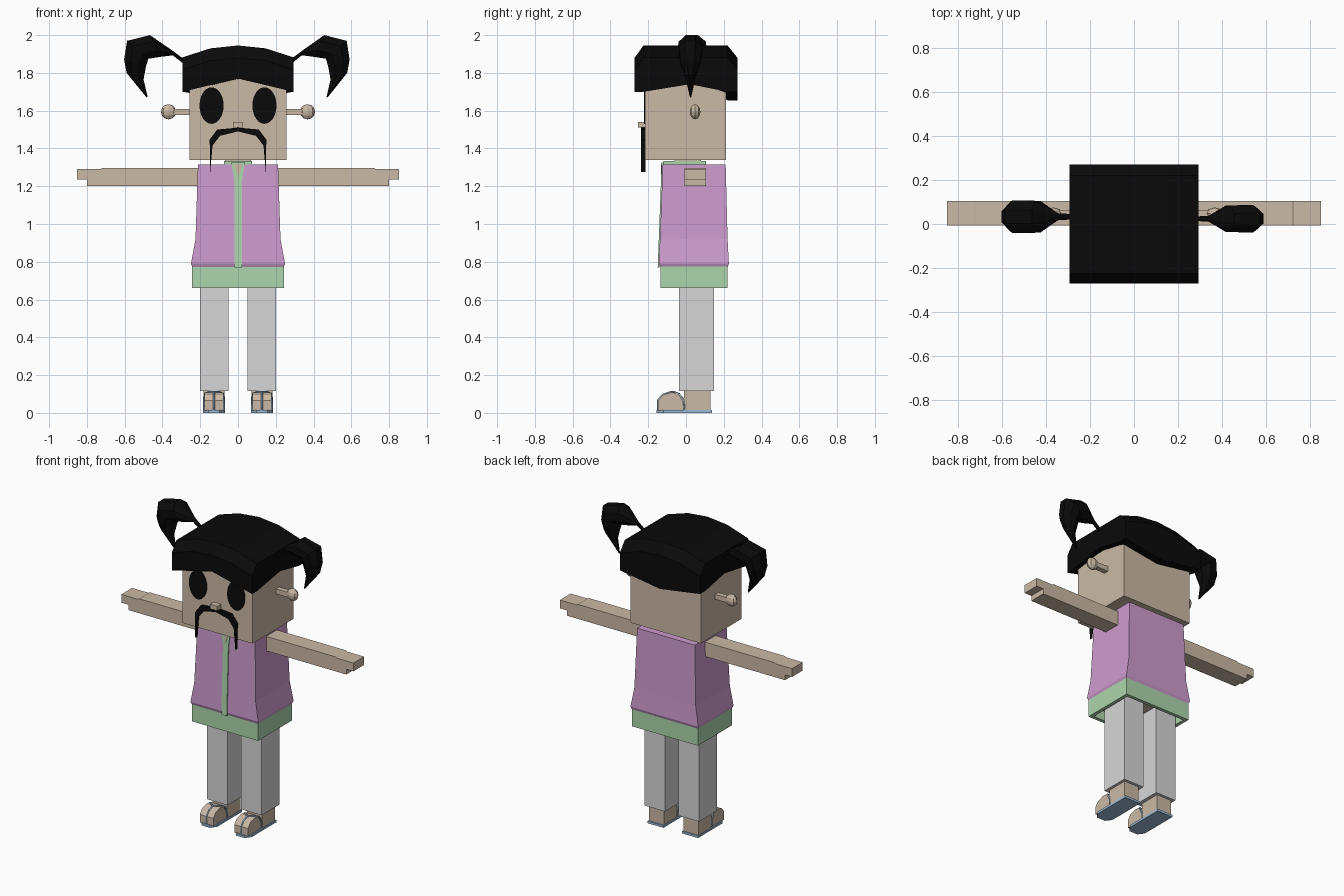
import bpy, bmesh, math

cube = bpy.data.objects.get("Cube")
if cube:
    bpy.data.objects.remove(cube, do_unlink=True)


def material(name, r, g, b):
    m = bpy.data.materials.new(name)
    m.use_nodes = True
    m.diffuse_color = (r, g, b, 1)
    bsdf = next(n for n in m.node_tree.nodes if n.type == 'BSDF_PRINCIPLED')
    bsdf.inputs["Base Color"].default_value = (r, g, b, 1)
    return m


SKIN = material("skin", .60, .49, .38)
BLACK = material("black hair", .003, .003, .003)
PURPLE = material("purple vest", .61, .33, .61)
GREEN = material("green shirt", .42, .67, .42)
GREY = material("grey trousers", .68, .68, .68)
BLUE = material("blue sandal", .34, .50, .68)


def finish(name, bm, mat):
    bmesh.ops.recalc_face_normals(bm, faces=bm.faces)
    me = bpy.data.meshes.new(name)
    bm.to_mesh(me)
    bm.free()
    me.materials.append(mat)
    ob = bpy.data.objects.new(name, me)
    bpy.context.collection.objects.link(ob)
    return ob


def loft(name, rings, mat):
    """Skin a stack of equal-sized rings and cap both ends."""
    bm = bmesh.new()
    rows = [[bm.verts.new(p) for p in ring] for ring in rings]
    n = len(rows[0])
    for a, b in zip(rows, rows[1:]):
        for i in range(n):
            j = (i + 1) % n
            bm.faces.new((a[i], a[j], b[j], b[i]))
    bm.faces.new(rows[0])
    bm.faces.new(rows[-1])
    return finish(name, bm, mat)


def rect(x0, x1, y0, y1, z):
    return [(x0, y0, z), (x1, y0, z), (x1, y1, z), (x0, y1, z)]


def box(name, x, y, z, mat):
    return loft(name, [rect(*x, *y, z[0]), rect(*x, *y, z[1])], mat)


def plate(name, outline, y, depth, mat):
    """Extrude an x-z outline along y; y may be a function of z."""
    f = y if callable(y) else (lambda z: y)
    return loft(name, [[(x, f(z) + d, z) for x, z in outline] for d in (0, depth)], mat)


def side_prism(name, outline, x0, x1, mat):
    return loft(name, [[(x, y, z) for y, z in outline] for x in (x0, x1)], mat)


def tube(name, points, radius, mat):
    cu = bpy.data.curves.new(name, 'CURVE')
    cu.dimensions = '3D'
    cu.bevel_depth = radius
    cu.bevel_resolution = 1
    cu.use_fill_caps = True
    sp = cu.splines.new('POLY')
    sp.points.add(len(points) - 1)
    for p, co in zip(sp.points, points):
        p.co = (*co, 1)
    cu.materials.append(mat)
    bpy.context.collection.objects.link(bpy.data.objects.new(name, cu))


# Head and neck
box("head", (-.258, .258), (-.216, .213), (1.34, 1.80), SKIN)
box("neck", (-.07, .07), (-.06, .08), (1.30, 1.36), SKIN)
box("nose", (-.026, .026), (-.255, -.21), (1.51, 1.54), SKIN)

# Eyes
for side, s in (("right", -1), ("left", 1)):
    oval = [(s * .14 + .064 * math.cos(math.tau * i / 24),
             1.627 + .097 * math.sin(math.tau * i / 24)) for i in range(24)]
    plate(side + "_eye", oval, -.223, .009, BLACK)

# Moustache
half = [(.11, 1.50), (.15, 1.447), (.147, 1.275), (.135, 1.415), (.095, 1.467)]
outline = [(0, 1.51)] + half + [(0, 1.49)] + [(-x, z) for x, z in reversed(half)]
plate("moustache", outline, -.238, .024, BLACK)

# Hair cap: arched top, fringe parted in front, dipping at the back
XS = (-.295, -.145, 0, .145, .295)
YS = (-.272, -.225, .02, .22, .272)


def hair_top(i, j):
    arch = (1.882, 1.93, 1.945, 1.93, 1.882)[i]
    return arch - (.065 if j in (0, 4) else 0)


def hair_bottom(i, j):
    t = abs(XS[i]) / .295
    if j < 2:
        return 1.77 - .07 * t
    return 1.74 if j == 2 else 1.655 + .045 * t


bm = bmesh.new()
top, low = [[[bm.verts.new((XS[i], YS[j], f(i, j))) for j in range(5)] for i in range(5)]
            for f in (hair_top, hair_bottom)]
for grid in (top, low):
    for i in range(4):
        for j in range(4):
            bm.faces.new((grid[i][j], grid[i + 1][j], grid[i + 1][j + 1], grid[i][j + 1]))
rim = ([(i, 0) for i in range(4)] + [(4, j) for j in range(4)]
       + [(i, 4) for i in range(4, 0, -1)] + [(0, j) for j in range(4, 0, -1)])
for (i, j), (k, m) in zip(rim, rim[1:] + rim[:1]):
    bm.faces.new((top[i][j], top[k][m], low[k][m], low[i][j]))
finish("hair_cap", bm, BLACK)

# Pigtails: outer x, z, inner x, z, half width
TAIL = [(.28, 1.868, .28, 1.842, .012), (.35, 1.92, .345, 1.893, .016),
        (.466, 2.0, .41, 1.885, .072), (.587, 1.97, .475, 1.875, .075),
        (.603, 1.87, .488, 1.83, .062), (.59, 1.80, .50, 1.765, .032),
        (.484, 1.67, .478, 1.672, .004)]
for side, s, cy, w in (("right", -1, .033, 1), ("left", .98, .024, .83)):
    rings = []
    for ox, oz, ix, iz, hy in TAIL:
        ring = []
        for k in range(8):
            a = math.tau * (k + .5) / 8
            c, d = math.cos(a) / .924, math.sin(a) / .924
            ring.append((s * ((ox + ix) / 2 + c * (ox - ix) / 2), cy + d * hy * w,
                         (oz + iz) / 2 + c * (oz - iz) / 2))
        rings.append(ring)
    loft(side + "_pigtail", rings, BLACK)

# Vest and shirt
Z_TOP, Z_LOW = 1.315, .79


def front_y(z):
    return -.123 - .02 * (Z_TOP - z) / (Z_TOP - Z_LOW)


VEST = [(Z_TOP, .212, .21), (.92, .225, .22), (Z_LOW, .249, .227)]
rings = [rect(-h, h, front_y(z), back, z) for z, h, back in VEST]
rings.append(rect(-.24, .24, -.134, .219, .767))
loft("vest", rings, PURPLE)
box("collar", (-.075, .075), (-.118, .105), (1.30, 1.333), GREEN)
strip = [(-.036, 1.325), (.036, 1.325), (.022, 1.23), (.022, .77), (-.018, .77), (-.018, 1.23)]
plate("shirt_front", strip, lambda z: front_y(z) - .006, .009, GREEN)
plate("neck_opening", [(-.022, 1.318), (.024, 1.318), (.002, 1.245)],
      lambda z: front_y(z) - .008, .006, SKIN)

# Shirt hem: hollow from below
outer, inner = (-.243, .243, -.136, .221), (-.22, .22, -.113, .198)
loft("shirt_hem", [rect(*outer, .775), rect(*outer, .66), rect(*inner, .66),
                   rect(*inner, .75)], GREEN)
box("hips", (-.21, .21), (-.10, .19), (.715, .77), SKIN)

# Paired limbs
for side, s in (("right", -1), ("left", 1)):
    def span(a, b):
        return sorted((s * a, s * b))

    # Ear: stem and faceted knob
    box(side + "_ear_stem", span(.25, .345), (.03, .064), (1.576, 1.609), SKIN)
    bm = bmesh.new()
    bmesh.ops.create_uvsphere(bm, u_segments=8, v_segments=6, radius=1)
    for v in bm.verts:
        v.co = (s * .368 + v.co.x * .04, .048 + v.co.y * .028, 1.594 + v.co.z * .04)
    finish(side + "_ear_knob", bm, SKIN)

    # Arm with stepped hand
    arm = [(.15, 1.20), (.80, 1.20), (.80, 1.235), (.852, 1.235), (.852, 1.29),
           (.73, 1.29), (.72, 1.296), (.15, 1.296)]
    plate(side + "_arm", [(s * x, z) for x, z in arm], -.007, .112, SKIN)

    # Trouser leg
    box(side + "_trouser_leg", span(.05, .2), (-.038, .148), (.117, .74), GREY)

    # Foot
    c = s * .127
    box(side + "_heel", (c - .055, c + .055), (-.01, .13), (.01, .13), SKIN)
    toe = [(-.148, .012), (-.148, .065), (-.125, .094), (-.08, .108), (-.035, .104),
           (-.005, .07), (-.005, .012)]
    side_prism(side + "_toes", toe, c - .05, c + .05, SKIN)

    # Sandal sole and thong straps
    sole = [(-.058, .138), (-.058, -.12), (-.03, -.157), (.03, -.157), (.058, -.12), (.058, .138)]
    loft(side + "_sandal_sole", [[(c + x, y, z) for x, y in sole] for z in (0, .015)], BLUE)
    for k in (-1, 1):
        path = [(.054, -.008, .012), (.054, -.012, .06), (.051, -.035, .1),
                (.03, -.06, .11), (0, -.085, .11)]
        tube(f"{side}_strap_{'inner' if k * s < 0 else 'outer'}",
             [(c + k * x, y, z) for x, y, z in path], .005, BLUE)
    tube(side + "_toe_strap", [(c, -.085, .11), (c, -.125, .096), (c, -.15, .066),
                               (c, -.15, .012)], .005, BLUE)
